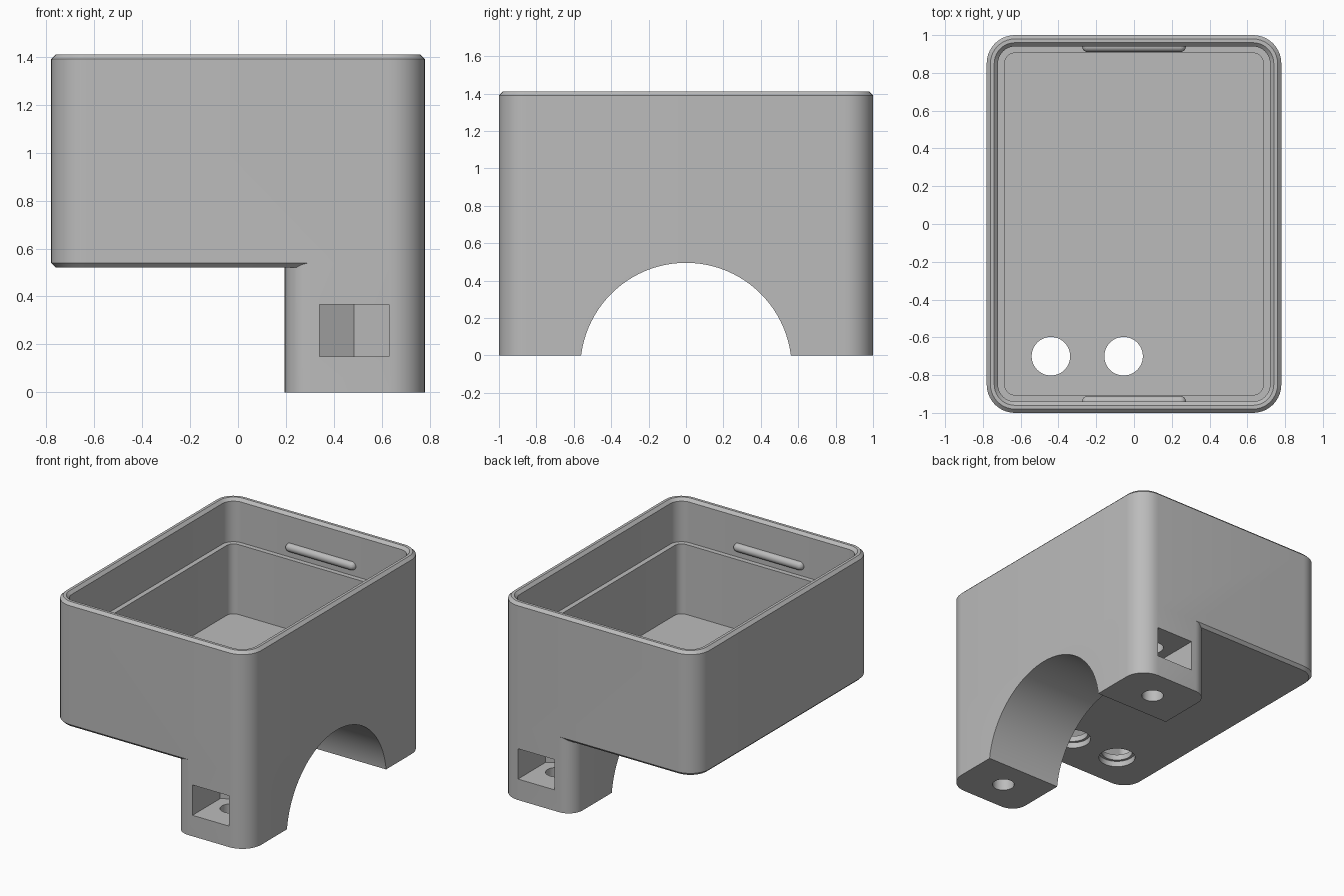
import bpy, bmesh, math
from mathutils import Matrix, Vector

cube = bpy.data.objects.get("Cube")
if cube:
    bpy.data.objects.remove(cube, do_unlink=True)

grey = bpy.data.materials.new("matte_grey")
grey.use_nodes = True
COLOUR = (0.5, 0.5, 0.5, 1)
grey.diffuse_color = COLOUR
grey.node_tree.nodes["Principled BSDF"].inputs["Base Color"].default_value = COLOUR

WIDTH, DEPTH, RADIUS = 0.78, 1.0, 0.15    # half sizes and corner radius
LEG_X, LEG_R = 0.195, 0.11
BOLT_X, BOLT_Y = 0.485, 0.77


def make_object(name, bm):
    bmesh.ops.recalc_face_normals(bm, faces=bm.faces)
    mesh = bpy.data.meshes.new(name)
    bm.to_mesh(mesh)
    bm.free()
    mesh.materials.append(grey)
    obj = bpy.data.objects.new(name, mesh)
    bpy.context.collection.objects.link(obj)
    return obj


def rounded_rect(x0, x1, y, r_left, r_right, steps=10):
    """Outline with separate radii for the low-x and high-x corners."""
    corners = [(x1, y, r_right), (x0, y, r_left), (x0, -y, r_left), (x1, -y, r_right)]
    points = []
    for i, (cx, cy, r) in enumerate(corners):
        ox = cx - math.copysign(r, cx - (x0 + x1) / 2)
        oy = cy - math.copysign(r, cy)
        for k in range(steps + 1):
            a = math.pi / 2 * (i + k / steps)
            points.append((ox + r * math.cos(a), oy + r * math.sin(a)))
    return points


def loft(name, sections):
    """Skin a list of (outline, height) sections and cap both ends."""
    bm = bmesh.new()
    rings = [[bm.verts.new((x, y, z)) for x, y in pts] for pts, z in sections]
    for a, b in zip(rings, rings[1:]):
        for i in range(len(a)):
            j = (i + 1) % len(a)
            bm.faces.new((a[i], a[j], b[j], b[i]))
    bm.faces.new(rings[0])
    bm.faces.new(rings[-1])
    return make_object(name, bm)


def cylinder(name, radius, x, y, z0, z1, sides=40):
    pts = [(x + radius * math.cos(math.tau * i / sides),
            y + radius * math.sin(math.tau * i / sides)) for i in range(sides)]
    return loft(name, [(pts, z0), (pts, z1)])


def boolean(target, tool, operation):
    mod = target.modifiers.new(operation.lower(), "BOOLEAN")
    mod.operation, mod.solver, mod.object = operation, "EXACT", tool
    bpy.context.view_layer.objects.active = target
    bpy.ops.object.modifier_apply(modifier=mod.name)
    bpy.data.objects.remove(tool, do_unlink=True)


def smooth(obj):
    bpy.ops.object.select_all(action="DESELECT")
    obj.select_set(True)
    bpy.context.view_layer.objects.active = obj
    bpy.ops.object.shade_smooth_by_angle(angle=math.radians(30))


# Open box: outside wall, bevelled rim, inner ledge, floor, as inset and height
wall = [(0.02, 0.52), (0, 0.54), (0, 1.39), (0.02, 1.41), (0.04, 1.41),
        (0.06, 1.39), (0.06, 1.10), (0.095, 1.10), (0.095, 0.60)]
body = loft("box_body", [
    (rounded_rect(-WIDTH + i, WIDTH - i, DEPTH - i, RADIUS - i, RADIUS - i), z)
    for i, z in wall])

# Block under one side that becomes the two legs
leg_outline = rounded_rect(LEG_X, WIDTH, DEPTH, LEG_R, RADIUS)
boolean(body, loft("leg_block", [(leg_outline, 0), (leg_outline, 0.54)]), "UNION")

# Arch between the legs
arch = cylinder("arch_cutter", 0.565, 0, 0, -0.5, 0.5, 96)
arch.data.transform(Matrix.Translation((0.5, 0, -0.07)) @ Matrix.Rotation(math.pi / 2, 4, "Y"))
boolean(body, arch, "DIFFERENCE")

# Nut pocket with a pointed end, and the bolt hole through it, in each leg
for side in (-1, 1):
    half = 0.145
    tip = half / math.cos(math.pi / 6)
    pocket = [(BOLT_X - half, side * 1.1), (BOLT_X - half, side * (BOLT_Y - tip / 2)),
              (BOLT_X, side * (BOLT_Y - tip)),
              (BOLT_X + half, side * (BOLT_Y - tip / 2)), (BOLT_X + half, side * 1.1)]
    boolean(body, loft("nut_pocket_cutter", [(pocket, 0.15), (pocket, 0.367)]), "DIFFERENCE")
    boolean(body, cylinder("bolt_cutter", 0.072, BOLT_X, side * BOLT_Y, -0.1, 0.48), "DIFFERENCE")

# Two stepped holes in the floor
for x in (-0.44, -0.055):
    boolean(body, cylinder("hole_cutter", 0.102, x, -0.7, 0.4, 0.7, 48), "DIFFERENCE")
    boolean(body, cylinder("counterbore_cutter", 0.12, x, -0.7, 0.4, 0.56, 48), "DIFFERENCE")
smooth(body)

# Snap ribs on the inner end walls
for name, y in (("front_snap_rib", -0.94), ("back_snap_rib", 0.94)):
    bm = bmesh.new()
    for x in (-0.245, 0.245):
        bmesh.ops.create_uvsphere(bm, u_segments=20, v_segments=12, radius=0.03,
                                  matrix=Matrix.Translation(Vector((x, y, 1.17))))
    hull = bmesh.ops.convex_hull(bm, input=bm.verts)
    inside = {g for g in hull["geom_interior"] + hull["geom_unused"]
              if isinstance(g, bmesh.types.BMVert)}
    bmesh.ops.delete(bm, geom=list(inside), context="VERTS")
    smooth(make_object(name, bm))
